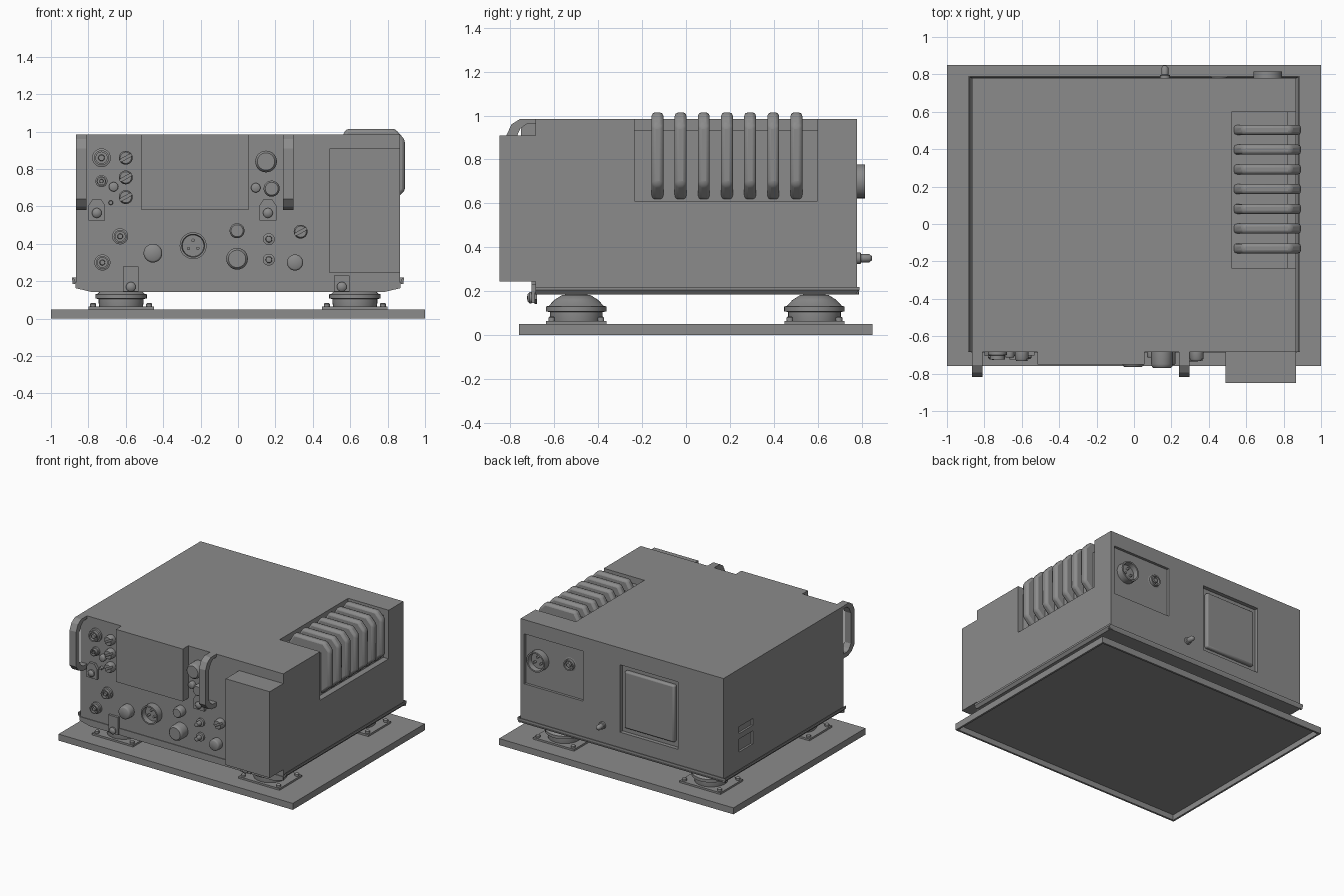
import bpy, bmesh, math
from mathutils import Matrix, Vector

cube = bpy.data.objects.get("Cube")
if cube:
    bpy.data.objects.remove(cube, do_unlink=True)

GREY = (0.26, 0.26, 0.26, 1)
grey = bpy.data.materials.new("painted_grey")
grey.use_nodes = True
grey.diffuse_color = GREY
grey.node_tree.nodes["Principled BSDF"].inputs["Base Color"].default_value = GREY

FRONT, BACK, SIDE = -0.685, 0.78, 0.866


def finish(name, bm, smooth=False, bevel=0):
    bmesh.ops.recalc_face_normals(bm, faces=bm.faces)
    mesh = bpy.data.meshes.new(name)
    bm.to_mesh(mesh)
    bm.free()
    mesh.materials.append(grey)
    obj = bpy.data.objects.new(name, mesh)
    bpy.context.collection.objects.link(obj)
    bpy.context.view_layer.objects.active = obj
    bpy.ops.object.select_all(action='DESELECT')
    obj.select_set(True)
    if bevel:
        mod = obj.modifiers.new("bevel", 'BEVEL')
        mod.width, mod.segments = bevel, 2
    if smooth:
        bpy.ops.object.shade_smooth_by_angle(angle=math.radians(40))
    return obj


def box(name, x, y, z, bevel=0):
    """Box from (min, max) pairs."""
    bm = bmesh.new()
    bmesh.ops.create_cube(bm, size=1)
    for v in bm.verts:
        v.co = [(a + b) / 2 + c * (b - a) for (a, b), c in zip((x, y, z), v.co)]
    return finish(name, bm, bevel > 0, bevel)


def prism(name, outline, axis, start, end, bevel=0):
    """Extrude an outline; axis 'x' takes (y, z) points, axis 'y' takes (x, z)."""
    bm = bmesh.new()
    place = (lambda a, b, t: (t, a, b)) if axis == 'x' else (lambda a, b, t: (a, t, b))
    face = bm.faces.new([bm.verts.new(place(a, b, start)) for a, b in outline])
    side = bmesh.ops.extrude_face_region(bm, geom=[face])
    moved = [g for g in side["geom"] if isinstance(g, bmesh.types.BMVert)]
    bmesh.ops.translate(bm, verts=moved, vec=Vector(place(0, 0, end - start)))
    # Extruding drops the starting cap, so close it again
    bmesh.ops.holes_fill(bm, edges=[e for e in bm.edges if e.is_boundary], sides=0)
    return finish(name, bm, bevel > 0, bevel)


def lathe(name, profile, loc, facing='z', sides=28):
    """Revolve (radius, height) points; facing is 'z', 'front' or 'back'."""
    bm = bmesh.new()
    rings = []
    for r, h in profile:
        if r == 0:
            rings.append([bm.verts.new((0, 0, h))] * sides)
        else:
            rings.append([bm.verts.new((r * math.cos(a), r * math.sin(a), h))
                          for a in (i * math.tau / sides for i in range(sides))])
    for low, high in zip(rings, rings[1:]):
        for i in range(sides):
            j = (i + 1) % sides
            corners = list(dict.fromkeys((low[i], low[j], high[j], high[i])))
            bm.faces.new(corners)
    turn = {'z': 0, 'front': math.pi / 2, 'back': -math.pi / 2}[facing]
    bm.transform(Matrix.Translation(loc) @ Matrix.Rotation(turn, 4, 'X'))
    return finish(name, bm, True)


def cut(target, *cutters):
    for c in cutters:
        c.hide_render = True
        mod = target.modifiers.new("cut", 'BOOLEAN')
        mod.operation, mod.solver, mod.object = 'DIFFERENCE', 'EXACT', c
        bpy.context.view_layer.objects.active = target
        bpy.ops.object.modifier_apply(modifier=mod.name)
        bpy.data.objects.remove(c, do_unlink=True)


# Base pan, open underneath
base = box("base_pan", (-1, 1), (-0.76, 0.85), (0, 0.05))
cut(base, box("cut_pan", (-0.985, 0.985), (-0.745, 0.835), (-0.1, 0.042)))

# Main case with its recesses
case = box("case", (-SIDE, SIDE), (FRONT, BACK), (0.187, 0.985))
cut(case,
    box("cut_top", (0.52, 1), (-0.235, 0.6), (0.935, 1.1)),
    box("cut_side", (0.82, 1), (-0.235, 0.6), (0.61, 1.1)),
    box("cut_socket_panel", (0.335, 0.835), (BACK - 0.02, 1), (0.49, 0.875)),
    box("cut_hatch", (-0.48, 0.017), (BACK - 0.03, 1), (0.335, 0.855)),
    box("cut_slot_upper", (-1, -0.85), (0.42, 0.59), (0.487, 0.54)),
    box("cut_slot_lower", (-1, -0.85), (0.42, 0.59), (0.345, 0.445)))

# Cooling ribs wrapping over the top edge
rib = [(0.53, 0.93), (0.58, 1.015), (0.84, 1.015), (0.893, 0.955),
       (0.893, 0.685), (0.82, 0.615), (0.77, 0.615), (0.77, 0.88), (0.53, 0.88)]
for i in range(7):
    y = -0.13 + i * 0.1055
    prism("cooling_rib", rib, 'y', y - 0.027, y + 0.027, 0.017)

# Flared tray rim on three sides, and front lip
for s in (-1, 1):
    flare = [(s * 0.86, 0.185), (s * 0.872, 0.185), (s * 0.888, 0.205),
             (s * 0.888, 0.22), (s * 0.88, 0.22), (s * 0.868, 0.195)]
    prism("side_rim", flare, 'y', FRONT, BACK + 0.008)
prism("back_rim", [(0.77, 0.185), (0.782, 0.185), (0.79, 0.205), (0.79, 0.22), (0.785, 0.22), (0.78, 0.195)],
      'x', -0.885, 0.885)
prism("front_lip", [(-0.868, 0.193), (-0.868, 0.163), (-0.78, 0.142), (0.78, 0.142),
                    (0.868, 0.163), (0.868, 0.193)], 'y', FRONT - 0.005, FRONT + 0.006)

# Shock mounts
mount = [(0, 0.055), (0.115, 0.055), (0.12, 0.085), (0.12, 0.105), (0.138, 0.108), (0.138, 0.13),
         (0.125, 0.133), (0.1, 0.16), (0.065, 0.182), (0, 0.19)]
bolt = [(0, 0), (0.016, 0), (0.016, 0.015), (0.01, 0.02), (0, 0.021)]
for x in (-0.625, 0.625):
    for y in (-0.5, 0.585):
        box("mount_foot", (x - 0.175, x + 0.175), (y - 0.137, y + 0.137), (0.048, 0.064))
        lathe("shock_mount", mount, (x, y, 0), sides=36)
        for sx in (-1, 1):
            for sy in (-1, 1):
                lathe("mount_bolt", bolt, (x + sx * 0.15, y + sy * 0.112, 0.064), sides=10)

# Front cover box and display plate
box("cover_box", (0.49, SIDE), (-0.85, FRONT), (0.245, 0.91))
box("display_plate", (-0.515, 0.055), (-0.752, FRONT), (0.58, 0.985))

# Grab handles
outer = [(FRONT, 0.985), (-0.755, 0.985), (-0.795, 0.96), (-0.818, 0.91),
         (-0.818, 0.64), (-0.785, 0.6), (-0.74, 0.58), (FRONT, 0.58)]
inner = [(FRONT, 0.615), (-0.73, 0.615), (-0.755, 0.63), (-0.775, 0.66),
         (-0.775, 0.895), (-0.755, 0.94), (-0.725, 0.962), (FRONT, 0.962)]
for x in (-0.837, 0.268):
    prism("grab_handle", outer + inner, 'x', x - 0.028, x + 0.028)

# Round knobs: x, z, radius, depth
for x, z, r, d in ((0.15, 0.84, 0.058, 0.085), (0.18, 0.695, 0.043, 0.07), (0.095, 0.70, 0.025, 0.03),
                   (-0.005, 0.47, 0.04, 0.055), (-0.005, 0.32, 0.058, 0.08), (-0.455, 0.35, 0.05, 0.06),
                   (0.305, 0.30, 0.043, 0.05), (-0.665, 0.705, 0.025, 0.03), (-0.68, 0.62, 0.012, 0.02)):
    lathe("knob", [(r, 0), (r, d * 0.75), (r * 0.93, d * 0.92), (r * 0.8, d), (0, d)], (x, FRONT, z), 'front')


def coax(name, x, z, r, base, facing):
    """Coaxial connector with flange, collar, hollow and centre pin."""
    lathe(name, [(r, 0), (r, 0.015), (r * 0.8, 0.018), (r * 0.8, 0.04), (r * 0.6, 0.04),
                 (r * 0.6, 0.02), (r * 0.35, 0.02), (r * 0.3, 0.038), (0, 0.038)], (x, base, z), facing)


for x, z, r in ((-0.73, 0.86, 0.05), (-0.73, 0.735, 0.032), (-0.63, 0.44, 0.043), (-0.725, 0.30, 0.043)):
    coax("front_coax", x, z, r, FRONT, 'front')

# Slotted caps
for x, z in ((-0.60, 0.86), (-0.60, 0.755), (-0.60, 0.65), (0.335, 0.465)):
    cap = lathe("slotted_cap", [(0, 0), (0.037, 0), (0.037, 0.035), (0.03, 0.047), (0, 0.047)],
                (x, FRONT, z), 'front')
    slot = box("cut_cap_slot", (-0.06, 0.06), (-0.02, 0.02), (-0.007, 0.007))
    slot.data.transform(Matrix.Translation((x, FRONT - 0.053, z)) @ Matrix.Rotation(-0.5, 4, 'Y'))
    cut(cap, slot)

# Toggle switches
for z in (0.425, 0.315):
    lathe("toggle", [(0.032, 0), (0.032, 0.015), (0.018, 0.018), (0.016, 0.06), (0, 0.065)],
          (0.165, FRONT, z), 'front', 12)


def socket(name, x, z, r, depth, base, facing):
    """Round multi-pin socket with a recessed floor."""
    s = -1 if facing == 'front' else 1
    lathe(name, [(r, 0), (r, depth), (r * 0.85, depth), (r * 0.8, depth * 0.3), (0, depth * 0.3)],
          (x, base, z), facing)
    for i in range(3):
        a = math.pi / 2 + i * math.tau / 3
        lathe(name + "_pin", [(0.009, 0), (0.009, depth * 0.4), (0, depth * 0.45)],
              (x + r * 0.4 * math.cos(a), base + s * depth * 0.25, z + r * 0.4 * math.sin(a)), facing, 10)


socket("front_socket", -0.24, 0.39, 0.072, 0.055, FRONT, 'front')

# Panel latches and lower clamps
ball = [(0.026, 0), (0.026, 0.01), (0.018, 0.018), (0, 0.022)]
for x in (-0.755, 0.16):
    prism("latch_plate", [(x - 0.045, 0.525), (x + 0.045, 0.525), (x + 0.045, 0.605),
                          (x + 0.022, 0.64), (x - 0.022, 0.64), (x - 0.045, 0.605)],
          'y', FRONT - 0.02, FRONT)
    lathe("latch_button", ball, (x, FRONT - 0.02, 0.565), 'front')
for x, top in ((-0.573, 0.28), (0.555, 0.23)):
    box("clamp_plate", (x - 0.042, x + 0.042), (FRONT - 0.018, FRONT), (0.145, top))
    lathe("clamp_button", ball, (x, FRONT - 0.018, 0.17), 'front')

# Rear sockets, stub and hatch
socket("rear_socket", 0.715, 0.70, 0.077, 0.055, BACK - 0.02, 'back')
coax("rear_coax", 0.456, 0.735, 0.052, BACK - 0.035, 'back')
lathe("rear_stub", [(0.027, 0), (0.027, 0.015), (0.019, 0.018), (0.019, 0.055), (0.01, 0.066), (0, 0.068)],
      (0.165, BACK, 0.35), 'back', 16)
box("rear_hatch", (-0.445, -0.018), (BACK - 0.04, BACK), (0.375, 0.815), 0.012)
